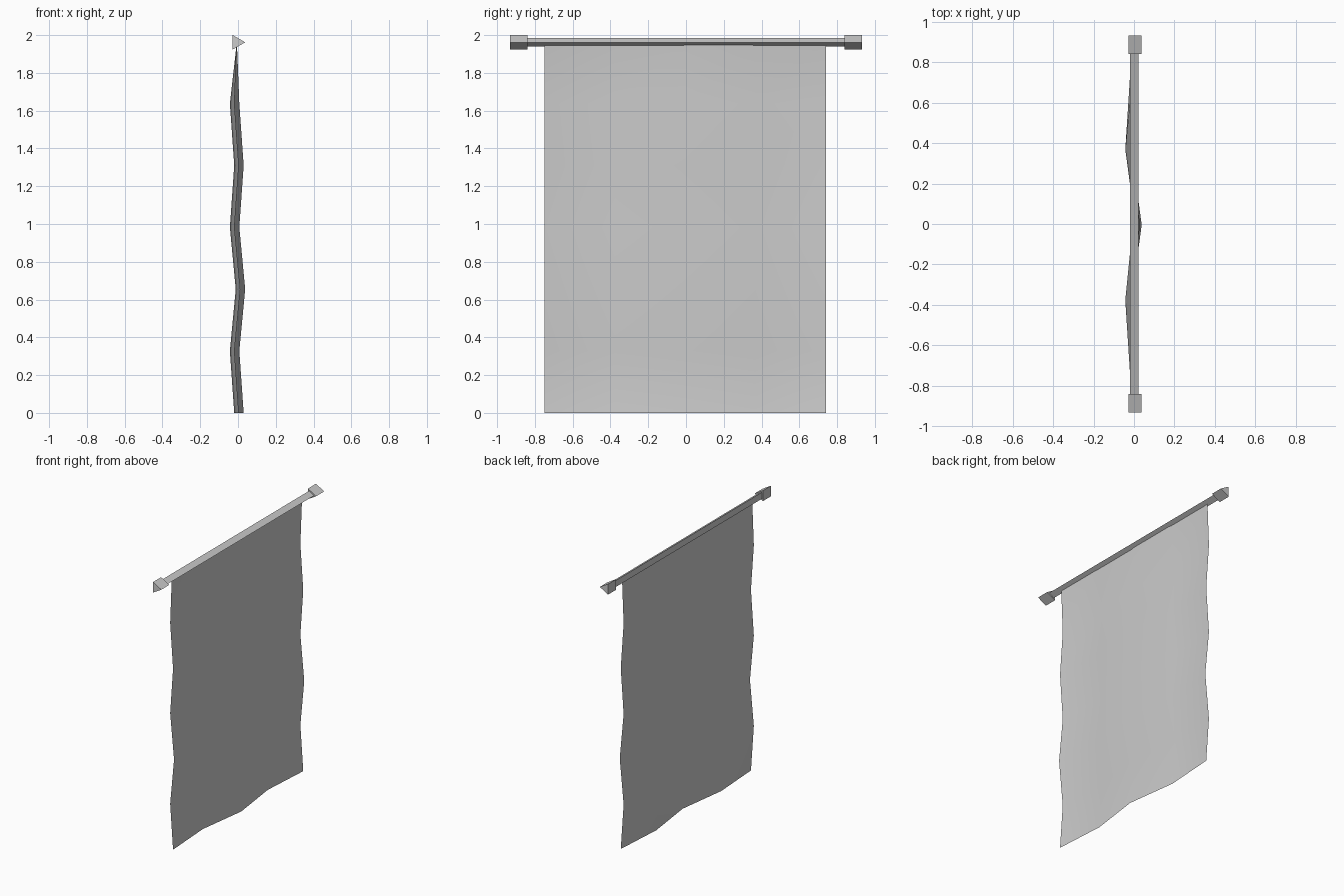
import bpy, bmesh, math
from mathutils import Matrix

cube = bpy.data.objects.get("Cube")
if cube:
    bpy.data.objects.remove(cube, do_unlink=True)

grey = bpy.data.materials.new("plain_grey")
grey.use_nodes = True
colour = (0.6, 0.6, 0.6, 1)
grey.diffuse_color = colour
grey.node_tree.nodes["Principled BSDF"].inputs["Base Color"].default_value = colour


def add_object(name, bm, smooth=False):
    bmesh.ops.recalc_face_normals(bm, faces=bm.faces)
    for face in bm.faces:
        face.smooth = smooth
    mesh = bpy.data.meshes.new(name)
    bm.to_mesh(mesh)
    bm.free()
    mesh.materials.append(grey)
    obj = bpy.data.objects.new(name, mesh)
    bpy.context.collection.objects.link(obj)
    return obj


def triangular_bar(name, radius, y_min, y_max):
    """Three-sided bar along y with one edge pointing to +x."""
    bm = bmesh.new()
    ends = []
    for y in (y_min, y_max):
        ends.append([bm.verts.new((-0.006 + radius * math.cos(a), y, 1.962 + radius * math.sin(a)))
                     for a in (math.tau * i / 3 for i in range(3))])
    a, b = ends
    bm.faces.new(a)
    bm.faces.new(b[::-1])
    for i in range(3):
        j = (i + 1) % 3
        bm.faces.new((a[i], b[i], b[j], a[j]))
    return add_object(name, bm)


# Pole and its two end caps
triangular_bar("pole", 0.027, -0.85, 0.85)
triangular_bar("right_end_cap", 0.044, -0.932, -0.84)
triangular_bar("left_end_cap", 0.044, 0.84, 0.932)

# Hanging cloth: rows and columns of gentle folds, flat at the top
row_shift = [0.004, -0.019, 0.012, -0.019, 0.004, -0.019, -0.006]
column_shift = [0, -0.024, 0.026, -0.024, 0]
width, height = 1.49, 1.965
bm = bmesh.new()
bmesh.ops.create_grid(bm, x_segments=4, y_segments=6, size=0.5,
                      matrix=Matrix.Translation((0.5, 0.5, 0)))
for v in bm.verts:
    u, w = v.co.x, v.co.y
    row, column = round(w * 6), round(u * 4)
    fold = 0 if row == 6 else column_shift[column]
    v.co = (row_shift[row] + fold, (u - 0.5) * width - 0.004, w * height)
add_object("cloth", bm, smooth=True)
